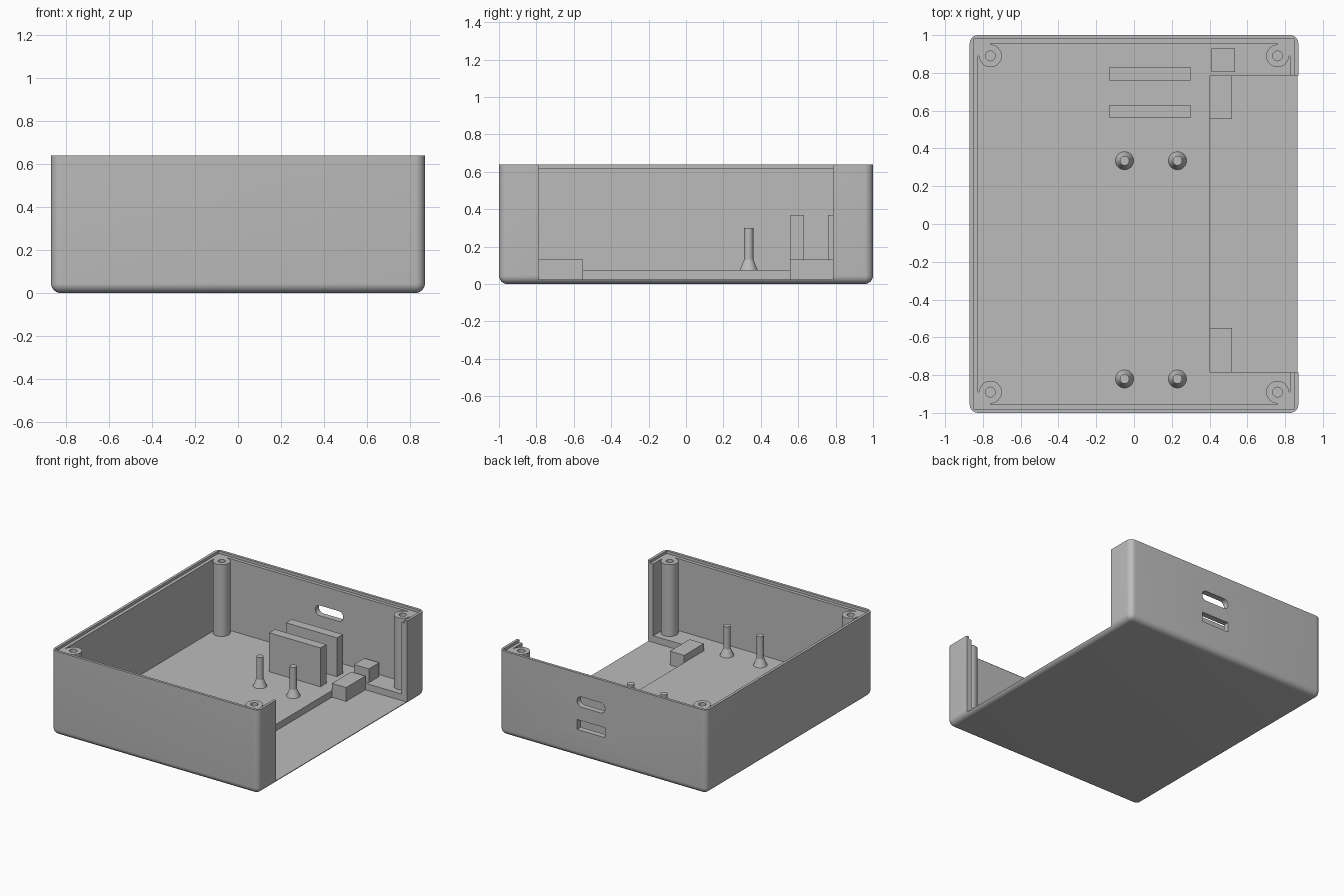
import bpy, bmesh, math
from mathutils import Matrix, Vector

if "Cube" in bpy.data.objects:
    bpy.data.objects.remove(bpy.data.objects["Cube"])

grey = bpy.data.materials.new("plain_grey")
grey.use_nodes = True
grey.diffuse_color = (0.5, 0.5, 0.5, 1)
grey.node_tree.nodes["Principled BSDF"].inputs["Base Color"].default_value = (0.5, 0.5, 0.5, 1)

W, D, H = 0.87, 1.0, 0.64       # half width, half depth, height
WALL, LIP, FLOOR = 0.045, 0.02, 0.075
RECESS = 0.025
LEDGE = H - LIP


def finish(bm, name):
    bmesh.ops.recalc_face_normals(bm, faces=bm.faces)
    mesh = bpy.data.meshes.new(name)
    bm.to_mesh(mesh)
    bm.free()
    mesh.materials.append(grey)
    ob = bpy.data.objects.new(name, mesh)
    bpy.context.collection.objects.link(ob)
    return ob


def box(name, x, y, z, radius=0, pick=None):
    """Box from (min, max) pairs; edges chosen by pick are rounded."""
    bm = bmesh.new()
    bmesh.ops.create_cube(bm, size=1)
    for v in bm.verts:
        v.co = Vector([sum(r) / 2 + c * (r[1] - r[0]) for r, c in zip((x, y, z), v.co)])
    if radius:
        bmesh.ops.bevel(bm, geom=[e for e in bm.edges if pick(e)], offset=radius,
                        segments=8, profile=0.5, affect='EDGES')
    return finish(bm, name)


def cone(bm, x, y, z0, z1, r0, r1):
    bmesh.ops.create_cone(bm, cap_ends=True, segments=32, radius1=r0, radius2=r1, depth=z1 - z0,
                          matrix=Matrix.Translation((x, y, (z0 + z1) / 2)))


def activate(ob):
    bpy.ops.object.select_all(action='DESELECT')
    ob.select_set(True)
    bpy.context.view_layer.objects.active = ob


def cut(ob, cutter):
    mod = ob.modifiers.new("cut", 'BOOLEAN')
    mod.operation, mod.solver, mod.object = 'DIFFERENCE', 'EXACT', cutter
    activate(ob)
    bpy.ops.object.modifier_apply(modifier=mod.name)
    bpy.data.objects.remove(cutter)


def smooth(ob):
    activate(ob)
    bpy.ops.object.shade_smooth_by_angle(angle=math.radians(30))


# Tray: rounded box, hollowed, with a stepped rim and one open side
tray = box("tray", (-W, W), (-D, D), (0, H), 0.045,
           lambda e: min(v.co.z for v in e.verts) < 0.01)
x_in, y_in = W - WALL, D - WALL
x_rim, y_rim = W - LIP, D - LIP
cut(tray, box("cavity", (-x_in, x_in), (-y_in, y_in), (FLOOR, 1)))
cut(tray, box("rim_step", (-x_rim, x_rim), (-y_rim, y_rim), (LEDGE, 1)))
cut(tray, box("side_opening", (0.4, 1), (-0.785, 0.785), (RECESS, 1)))

# Rear ports: rounded slot above a rectangle
cut(tray, box("slot_port", (-0.02, 0.215), (0.9, 1.1), (0.388, 0.466), 0.038,
              lambda e: abs(e.verts[0].co.y - e.verts[1].co.y) > 0.1))
cut(tray, box("square_port", (-0.02, 0.215), (0.9, 1.1), (0.21, 0.285)))
smooth(tray)

# Corner screw posts, filled into the wall corners
for sx, side in ((-1, "right"), (1, "left")):
    for sy, end in ((-1, "front"), (1, "back")):
        cx, cy, r, fill = 0.76, 0.89, 0.06, 0.065
        outline = [(r * math.cos(a), r * math.sin(a))
                   for a in (-math.radians(270 * i / 30) for i in range(31))]
        outline += [(0, fill), (fill, fill), (fill, 0)]
        bm = bmesh.new()
        base = bm.faces.new([bm.verts.new((sx * (cx + px), sy * (cy + py), FLOOR))
                             for px, py in outline])
        top = bmesh.ops.extrude_face_region(bm, geom=[base])["geom"]
        bmesh.ops.translate(bm, vec=(0, 0, LEDGE - FLOOR),
                            verts=[g for g in top if isinstance(g, bmesh.types.BMVert)])
        post = finish(bm, f"{end}_{side}_screw_post")
        bm = bmesh.new()
        cone(bm, sx * cx, sy * cy, 0.3, 0.8, 0.026, 0.026)
        cut(post, finish(bm, "screw_hole"))
        smooth(post)

# Flared board pegs
for x in (-0.05, 0.23):
    for y in (-0.82, 0.335):
        bm = bmesh.new()
        cone(bm, x, y, FLOOR, 0.13, 0.048, 0.025)
        cone(bm, x, y, 0.13, 0.3, 0.025, 0.025)
        smooth(finish(bm, "board_peg"))

# Upright holder plates
for name, y in (("front_holder_plate", 0.56), ("back_holder_plate", 0.76)):
    box(name, (-0.13, 0.3), (y, y + 0.07), (FLOOR, 0.37))

# Support blocks in the recess and a small block by the back wall
box("front_support_block", (0.4, 0.52), (-0.785, -0.55), (RECESS, 0.13))
box("back_support_block", (0.4, 0.52), (0.555, 0.785), (RECESS, 0.13))
box("small_block", (0.41, 0.535), (0.805, 0.93), (FLOOR, 0.18))
